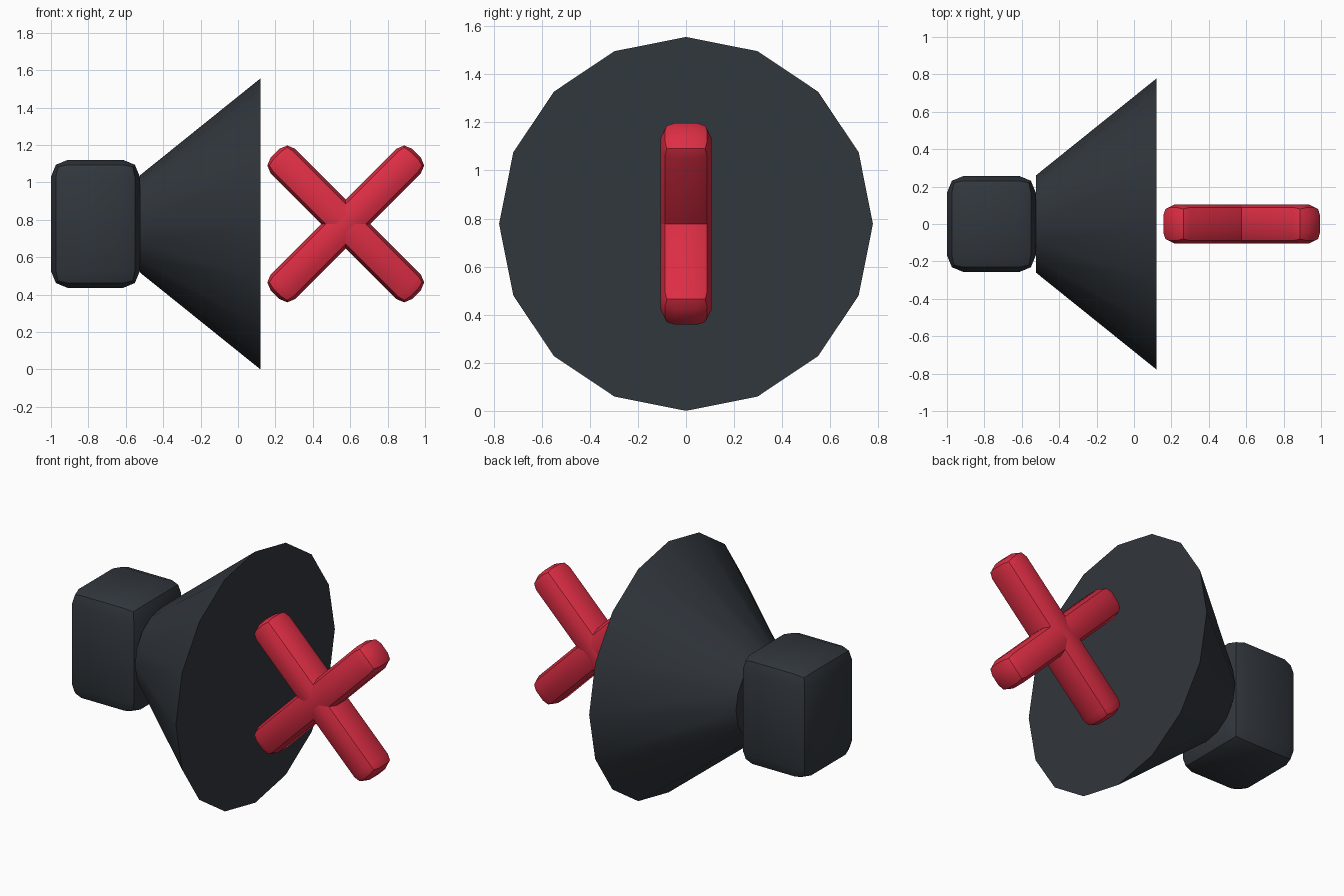
import bpy, bmesh, math
from mathutils import Matrix

if "Cube" in bpy.data.objects:
    bpy.data.objects.remove(bpy.data.objects["Cube"])

CENTRE_Z = 0.778


def material(name, rgb):
    m = bpy.data.materials.new(name)
    m.diffuse_color = (*rgb, 1)
    m.use_nodes = True
    m.node_tree.nodes["Principled BSDF"].inputs["Base Color"].default_value = m.diffuse_color
    return m


charcoal = material("charcoal", (0.031, 0.038, 0.047))
red = material("red", (0.723, 0.027, 0.058))


def finish(name, bm, mat, matrix):
    bmesh.ops.transform(bm, matrix=matrix, verts=bm.verts)
    bmesh.ops.recalc_face_normals(bm, faces=bm.faces)
    mesh = bpy.data.meshes.new(name)
    bm.to_mesh(mesh)
    bm.free()
    mesh.materials.append(mat)
    obj = bpy.data.objects.new(name, mesh)
    bpy.context.collection.objects.link(obj)
    bpy.ops.object.select_all(action='DESELECT')
    obj.select_set(True)
    bpy.context.view_layer.objects.active = obj
    bpy.ops.object.shade_smooth_by_angle(angle=math.radians(30))


def rounded_box(name, size, bevel, mat, matrix):
    bm = bmesh.new()
    bmesh.ops.create_cube(bm, size=1)
    bmesh.ops.scale(bm, vec=size, verts=bm.verts)
    bmesh.ops.bevel(bm, geom=bm.edges[:], offset=bevel, segments=2,
                    profile=0.5, affect='EDGES')
    finish(name, bm, mat, matrix)


# speaker magnet box
rounded_box("speaker_body", (0.475, 0.515, 0.685), 0.09, charcoal,
            Matrix.Translation((-0.7625, 0, CENTRE_Z)))

# 16-sided horn, wide end facing +x, one corner pointing straight up
bm = bmesh.new()
bmesh.ops.create_cone(bm, cap_ends=True, segments=16,
                      radius1=0.26, radius2=0.777, depth=0.643)
finish("speaker_horn", bm, charcoal,
       Matrix.Translation((-0.2025, 0, CENTRE_Z)) @ Matrix.Rotation(math.pi / 2, 4, 'Y'))

# two crossed bars of the mute sign
for name, angle in (("cross_bar_rising", -45), ("cross_bar_falling", 45)):
    rounded_box(name, (1.07, 0.21, 0.186), 0.06, red,
                Matrix.Translation((0.576, 0, CENTRE_Z))
                @ Matrix.Rotation(math.radians(angle), 4, 'Y'))
